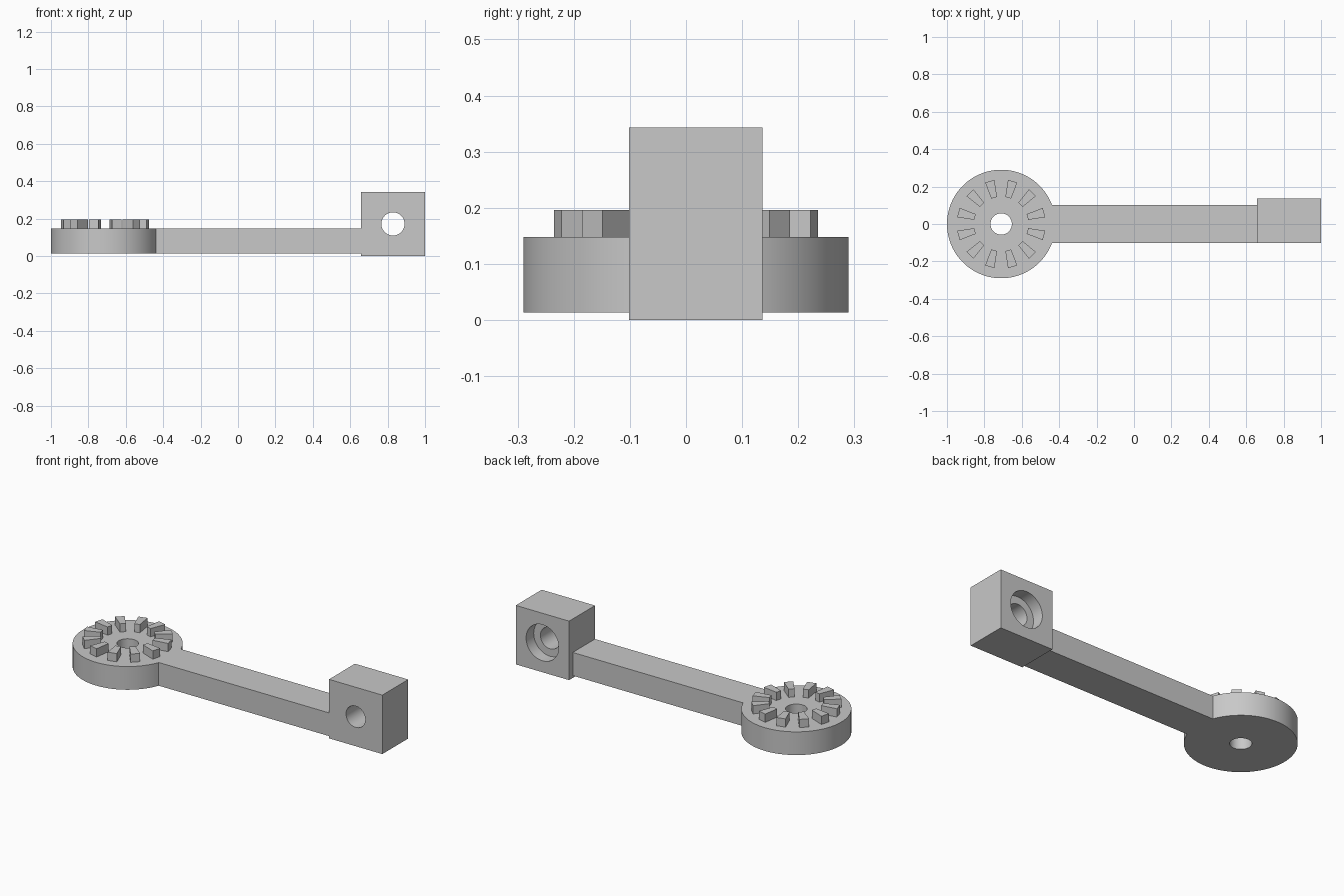
import bpy
import bmesh
from math import cos, sin, pi, radians, asin

if "Cube" in bpy.data.objects:
    bpy.data.objects.remove(bpy.data.objects["Cube"])

grey = bpy.data.materials.new("plain_grey")
grey.use_nodes = True
grey.diffuse_color = (0.58, 0.58, 0.58, 1)
grey.node_tree.nodes["Principled BSDF"].inputs["Base Color"].default_value = grey.diffuse_color

HUB_X = -0.71
HUB_R = 0.29
HALF_W = 0.102
BASE_Z, TOP_Z, TOOTH_Z = 0.013, 0.148, 0.196
BLOCK_X0, BLOCK_X1 = 0.657, 1.0
BLOCK_BACK = 0.136
BLOCK_H = 0.343
BORE_X = (BLOCK_X0 + BLOCK_X1) / 2


def circle(cx, cy, r, n=96):
    return [(cx + r * cos(2 * pi * i / n), cy + r * sin(2 * pi * i / n)) for i in range(n)]


def prisms(name, outlines, low, high, along_y=False):
    """Extrude flat outlines along z, or x-z outlines along y."""
    bm = bmesh.new()
    for outline in outlines:
        rings = [[bm.verts.new((u, d, v) if along_y else (u, v, d)) for u, v in outline]
                 for d in (low, high)]
        bm.faces.new(rings[0])
        bm.faces.new(rings[1])
        n = len(outline)
        for i in range(n):
            j = (i + 1) % n
            bm.faces.new((rings[0][i], rings[0][j], rings[1][j], rings[1][i]))
    bmesh.ops.recalc_face_normals(bm, faces=bm.faces)
    mesh = bpy.data.meshes.new(name)
    bm.to_mesh(mesh)
    bm.free()
    mesh.materials.append(grey)
    obj = bpy.data.objects.new(name, mesh)
    bpy.context.collection.objects.link(obj)
    return obj


def activate(obj):
    bpy.ops.object.select_all(action='DESELECT')
    obj.select_set(True)
    bpy.context.view_layer.objects.active = obj


def drill(obj, cutter):
    cutter.hide_render = True
    mod = obj.modifiers.new("hole", 'BOOLEAN')
    mod.operation = 'DIFFERENCE'
    mod.solver = 'EXACT'
    mod.object = cutter
    activate(obj)
    bpy.ops.object.modifier_apply(modifier=mod.name)
    bpy.data.objects.remove(cutter)


# Round hub and straight arm as one keyhole-shaped plate
start = asin(HALF_W / HUB_R)
steps = 96
arc = [start + (2 * pi - 2 * start) * i / steps for i in range(steps + 1)]
outline = [(HUB_X + HUB_R * cos(a), HUB_R * sin(a)) for a in arc]
outline += [(BLOCK_X0, -HALF_W), (BLOCK_X0, HALF_W)]
arm = prisms("hub_and_arm", [outline], BASE_Z, TOP_Z)
drill(arm, prisms("hub_hole_cutter", [circle(HUB_X, 0, 0.057)], -0.1, 0.3))

# Ring of tapered teeth on the hub
teeth = []
for k in range(12):
    mid = radians(15 + 30 * k)
    half = radians(6.2)
    corners = ((0.146, -half), (0.238, -half), (0.238, half), (0.146, half))
    teeth.append([(HUB_X + r * cos(mid + a), r * sin(mid + a)) for r, a in corners])
prisms("hub_teeth", teeth, TOP_Z, TOOTH_Z)

# End block with a cross hole, counterbored from the back
block = prisms("end_block", [[(BLOCK_X0, 0), (BLOCK_X1, 0), (BLOCK_X1, BLOCK_H), (BLOCK_X0, BLOCK_H)]],
               -HALF_W, BLOCK_BACK, along_y=True)
drill(block, prisms("bolt_hole_cutter", [circle(BORE_X, BLOCK_H / 2, 0.062)], -0.3, 0.3, along_y=True))
drill(block, prisms("counterbore_cutter", [circle(BORE_X, BLOCK_H / 2, 0.105)],
                    BLOCK_BACK - 0.07, 0.3, along_y=True))

for part in (arm, block):
    activate(part)
    bpy.ops.object.shade_smooth_by_angle(angle=radians(30))
